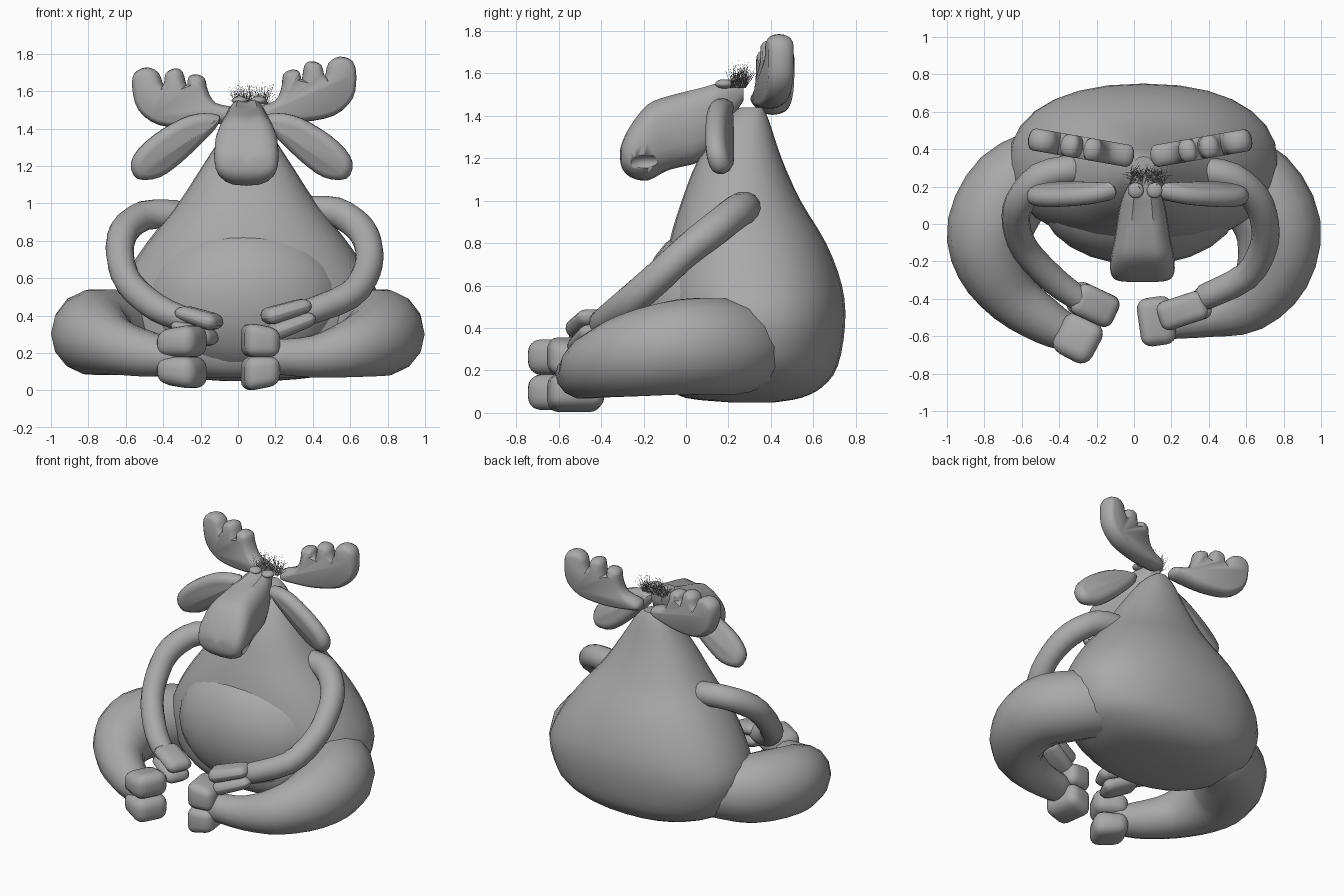
import bpy, bmesh, math, random
from mathutils import Vector, Matrix

if "Cube" in bpy.data.objects:
    bpy.data.objects.remove(bpy.data.objects["Cube"], do_unlink=True)
random.seed(4)

grey = bpy.data.materials.new("clay grey")
grey.use_nodes = True
grey.diffuse_color = (0.4, 0.4, 0.4, 1)
grey.node_tree.nodes["Principled BSDF"].inputs["Base Color"].default_value = (0.4, 0.4, 0.4, 1)


def finish(bm, name, angle=40):
    bmesh.ops.recalc_face_normals(bm, faces=bm.faces)
    mesh = bpy.data.meshes.new(name)
    bm.to_mesh(mesh)
    bm.free()
    mesh.materials.append(grey)
    obj = bpy.data.objects.new(name, mesh)
    bpy.context.collection.objects.link(obj)
    bpy.ops.object.select_all(action='DESELECT')
    obj.select_set(True)
    bpy.context.view_layer.objects.active = obj
    bpy.ops.object.shade_smooth_by_angle(angle=math.radians(angle))
    return obj


def spline(points, steps=3, closed=False):
    """Catmull-Rom samples through tuples of any length."""
    n, out = len(points), []
    for i in range(n if closed else n - 1):
        ids = [i - 1, i, i + 1, i + 2]
        ids = [j % n if closed else min(max(j, 0), n - 1) for j in ids]
        a, b, c, d = (Vector(points[j]) for j in ids)
        for s in range(steps):
            t = s / steps
            out.append(b + (c - a) * t / 2 + (2 * a - 5 * b + 4 * c - d) * t * t / 2
                       + (3 * b - a - 3 * c + d) * t ** 3 / 2)
    if not closed:
        out.append(Vector(points[-1]))
    return out


def loft(rings, name):
    bm = bmesh.new()
    rows = [[bm.verts.new(p) for p in ring] for ring in rings]
    n = len(rows[0])
    for a, b in zip(rows, rows[1:]):
        for i in range(n):
            bm.faces.new((a[i], a[(i + 1) % n], b[(i + 1) % n], b[i]))
    bm.faces.new(rows[0])
    bm.faces.new(rows[-1])
    return finish(bm, name)


def tube(path, name, sides=14):
    """Limb through (x, y, z, radius) points with rounded ends."""
    pts = spline(path)
    centres = [p.xyz for p in pts]
    radii = [p[3] for p in pts]
    for end, inner in ((0, 1), (-1, -2)):
        out = (centres[end] - centres[inner]).normalized()
        c, r = centres[end].copy(), radii[end]
        for reach, size in ((0.45, 0.8), (0.65, 0.4)):
            k = 0 if end == 0 else len(centres)
            centres.insert(k, c + out * r * reach)
            radii.insert(k, r * size)
    rings = []
    for i, c in enumerate(centres):
        t = (centres[min(i + 1, len(centres) - 1)] - centres[max(i - 1, 0)]).normalized()
        u = t.cross(Vector((0, 0, 1))).normalized()
        v = u.cross(t)
        rings.append([c + radii[i] * (u * math.cos(a) + v * math.sin(a))
                      for a in (math.tau * k / sides for k in range(sides))])
    return loft(rings, name)


def pillow(outline, thick, inset, matrix, name):
    """Slab with a rounded rim from a counterclockwise (x, z) outline."""
    pts = spline(outline, 3, True)
    n = len(pts)
    inward = []
    for i in range(n):
        t = (pts[(i + 1) % n] - pts[i - 1]).normalized()
        inward.append(Vector((-t.y, t.x)))
    rings = []
    for step in range(-3, 4):
        a = math.radians(step * 28)
        flat = [p + d * inset * (1 - math.cos(a)) for p, d in zip(pts, inward)]
        rings.append([matrix @ Vector((p.x, thick / 2 * math.sin(a), p.y)) for p in flat])
    return loft(rings, name)


def ball(centre, size, name):
    bm = bmesh.new()
    bmesh.ops.create_uvsphere(bm, u_segments=24, v_segments=14, radius=1)
    bm.transform(Matrix.Translation(centre) @ Matrix.Diagonal((*size, 1)))
    return finish(bm, name)


def hoof(centre, size, turn, tilt, side, name):
    """Two rounded toes, one above the other, narrowing towards the limb."""
    bm = bmesh.new()
    for up in (-1, 1):
        toe = Matrix.Translation((0, 0, up * size[2] * 0.25)) @ Matrix.Diagonal(
            (size[0], size[1], size[2] * 0.52, 1))
        bmesh.ops.create_cube(bm, size=1, matrix=toe)
    bmesh.ops.bevel(bm, geom=bm.edges[:], offset=min(size) * 0.3, segments=4,
                    profile=0.5, affect='EDGES')
    for v in bm.verts:
        v.co.z *= 0.92 - 0.2 * side * v.co.x / size[0]
    bm.transform(Matrix.Translation(centre) @ Matrix.Rotation(math.radians(turn), 4, 'Z')
                 @ Matrix.Rotation(math.radians(tilt), 4, 'Y'))
    return finish(bm, name)


def circle(n, power=1.0):
    """Unit circle, squarer as the power drops."""
    pairs = [(math.cos(math.tau * i / n), math.sin(math.tau * i / n)) for i in range(n)]
    return [tuple(math.copysign(abs(v) ** power, v) for v in p) for p in pairs]


# Pear-shaped body: height, half width, front y, back y
body = spline([(.05, .12, .2, .42), (.07, .35, .0, .54), (.12, .52, -.07, .64),
               (.22, .66, -.1, .715), (.42, .72, -.11, .75), (.6, .66, -.11, .735),
               (.8, .53, -.08, .66), (1.0, .37, -.02, .54), (1.2, .24, .06, .45),
               (1.38, .12, .18, .39), (1.44, .05, .26, .36)])
loft([[(.05 + w * c, (f + b) / 2 + (b - f) / 2 * s, z) for c, s in circle(28, .88)]
      for z, w, f, b in body], "body")
ball((.035, .11, .48), (.53, .33, .41), "belly")

# Drooping head with a crease along the top: y, half width, low z, high z
head = spline([(.27, .04, 1.47, 1.56), (.16, .1, 1.3, 1.56), (.08, .125, 1.19, 1.54),
               (-.08, .15, 1.145, 1.5), (-.18, .17, 1.095, 1.46), (-.26, .17, 1.11, 1.36),
               (-.3, .14, 1.15, 1.28), (-.31, .07, 1.19, 1.24)])
rings = []
for y, w, low, high in head:
    ring = [Vector((.045 + w * c, y, (low + high) / 2 + (high - low) / 2 * s))
            for c, s in circle(20, .75)]
    ring[5].z -= .02
    rings.append(ring)
snout = loft(rings, "head")

# Mouth hollows on both cheeks, and eyes on the brow
for side, label in ((-1, "right"), (1, "left")):
    cutter = ball((.045 + side * .19, -.18, 1.18), (.06, .09, .04), label + "_mouth_cutter")
    cutter.hide_render = True
    cutter.hide_set(True)
    cut = snout.modifiers.new("mouth", 'BOOLEAN')
    cut.operation, cut.object, cut.solver = 'DIFFERENCE', cutter, 'EXACT'
    ball((.06 + side * .05, .18, 1.55), (.042, .042, .022), label + "_eye")

# Lobed antlers and leaf-shaped ears
antler = [(0, -.01), (.1, -.025), (.25, -.025), (.42, .01), (.52, .1), (.54, .22), (.52, .3),
          (.45, .325), (.39, .29), (.37, .22), (.35, .28), (.3, .3), (.26, .28),
          (.245, .2), (.23, .245), (.19, .255), (.145, .23), (.135, .16), (.1, .09), (0, .05)]
ear = [(.02, -.05), (.1, -.14), (.2, -.24), (.31, -.32), (.43, -.33), (.47, -.24),
       (.4, -.13), (.25, -.02), (.12, .03), (0, .02)]
for side, label, root, roll in ((1, "left", .1, 0), (-1, "right", -.01, 7)):
    flip = Matrix.Diagonal((side, 1, 1, 1))
    place = (Matrix.Translation((root, .36, 1.46)) @ flip
             @ Matrix.Rotation(math.radians(10), 4, 'Z')
             @ Matrix.Rotation(math.radians(roll), 4, 'Y'))
    pillow(antler, .12, .035, place, label + "_antler")
    place = (Matrix.Translation((.02 + side * .12, .18, 1.45)) @ flip
             @ Matrix.Rotation(math.radians(-13), 4, 'Z')
             @ Matrix.Rotation(math.radians(15), 4, 'X'))
    pillow(ear, .1, .05, place, label + "_ear")

# Arms
tube([(.36, .28, .96, .08), (.52, .25, .955, .08), (.65, .14, .87, .08), (.7, .0, .76, .075),
      (.69, -.13, .64, .075), (.6, -.28, .51, .075), (.38, -.39, .42, .07)], "left_arm")
tube([(-.33, .29, .94, .08), (-.5, .25, .935, .08), (-.61, .12, .85, .08),
      (-.63, .0, .72, .075), (-.58, -.14, .57, .075), (-.43, -.3, .44, .075),
      (-.28, -.41, .38, .065)], "right_arm")

# Folded legs
tube([(.45, .34, .31, .19), (.65, .2, .31, .23), (.77, -.02, .31, .23), (.74, -.26, .27, .2),
      (.6, -.43, .22, .155), (.4, -.49, .18, .115), (.2, -.52, .18, .095)], "left_leg")
tube([(-.45, .34, .31, .19), (-.65, .2, .31, .23), (-.77, -.02, .31, .23),
      (-.75, -.22, .28, .2), (-.64, -.4, .23, .15), (-.46, -.53, .19, .12),
      (-.34, -.59, .18, .095)], "right_leg")

# Hooves on hands and feet
hoof((.27, -.46, .385), (.27, .16, .18), 18, -18, 1, "left_hand")
hoof((-.22, -.43, .35), (.25, .18, .18), -25, 18, -1, "right_hand")
hoof((.12, -.52, .18), (.19, .26, .36), 8, 0, 1, "left_foot")
hoof((-.3, -.61, .18), (.23, .24, .34), -28, 0, -1, "right_foot")

# Wispy hair tuft
bm = bmesh.new()
for _ in range(200):
    start = Vector((.07 + random.uniform(-.09, .09), .25 + random.uniform(-.04, .03), 1.53))
    lean = Vector((random.gauss(0, .5), random.gauss(.3, .3), 1)).normalized()
    tip = start + lean * random.uniform(.04, .14)
    base = [bm.verts.new(start + Vector((c, s, 0)) * .002) for c, s in circle(3)]
    top = bm.verts.new(tip)
    for i in range(3):
        bm.faces.new((base[i], base[(i + 1) % 3], top))
finish(bm, "hair_tuft")
